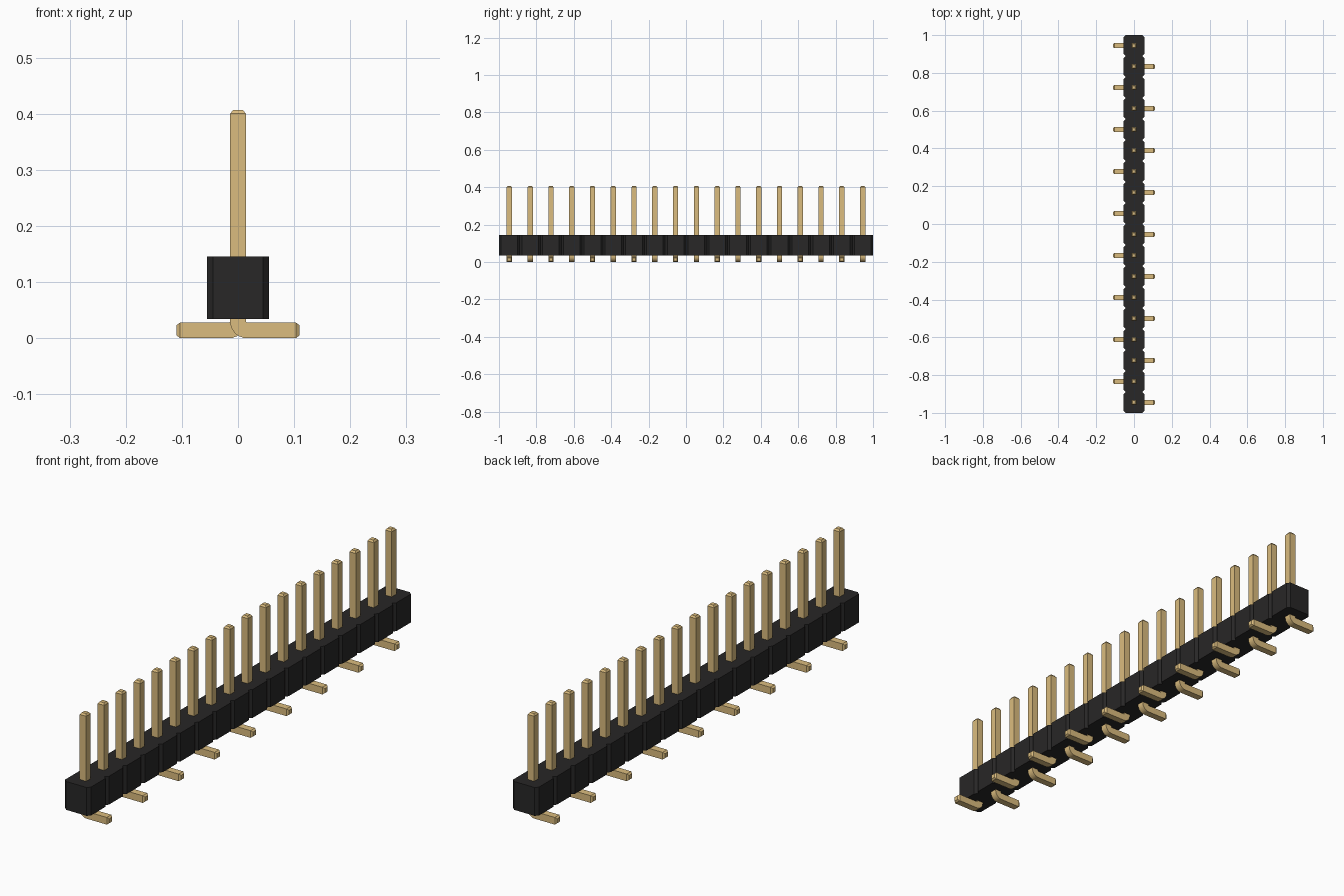
import bpy, bmesh, math

cube = bpy.data.objects.get("Cube")
if cube:
    bpy.data.objects.remove(cube, do_unlink=True)

COUNT = 18
PITCH = 2.0 / COUNT
HALF = PITCH / 2          # half width of the housing
CHAMFER = PITCH / 10      # corner cut of each housing cell
Z_LOW, Z_HIGH = 0.0345, 0.1455
PIN = 0.014               # half thickness of a pin
TIP = 0.007               # chamfer at both pin ends
PIN_TOP, FOOT_END = 0.407, 0.11


def material(name, rgb):
    mat = bpy.data.materials.new(name)
    mat.use_nodes = True
    color = (*rgb, 1.0)
    mat.diffuse_color = color
    mat.node_tree.nodes["Principled BSDF"].inputs["Base Color"].default_value = color
    return mat


def finish(bm, name, mat):
    bmesh.ops.recalc_face_normals(bm, faces=bm.faces)
    mesh = bpy.data.meshes.new(name)
    bm.to_mesh(mesh)
    bm.free()
    mesh.materials.append(mat)
    obj = bpy.data.objects.new(name, mesh)
    bpy.context.collection.objects.link(obj)
    return obj


black = material("black plastic", (0.021, 0.020, 0.020))
gold = material("gold metal", (0.708, 0.504, 0.210))

# Housing: outline of a row of joined octagonal cells, extruded upward
right_side = []
for i in range(COUNT):
    y = -1 + i * PITCH
    if i == 0:
        right_side.append((HALF - CHAMFER, y))
    right_side += [(HALF, y + CHAMFER), (HALF, y + PITCH - CHAMFER),
                   (HALF - CHAMFER, y + PITCH)]
outline = right_side + [(-x, y) for x, y in reversed(right_side)]
bm = bmesh.new()
base = bm.faces.new([bm.verts.new((x, y, Z_LOW)) for x, y in outline])
result = bmesh.ops.extrude_face_region(bm, geom=[base], use_keep_orig=True)
top = [v for v in result["geom"] if isinstance(v, bmesh.types.BMVert)]
bmesh.ops.translate(bm, verts=top, vec=(0, 0, Z_HIGH - Z_LOW))
finish(bm, "housing", black)

# Pin: square sections swept down the post, round the bend and along the foot
# Each section is (outer point, inner point, half depth) in the xz plane
small = PIN - TIP * 0.75
sections = [((-small, PIN_TOP), (small, PIN_TOP), small),
            ((-PIN, PIN_TOP - TIP), (PIN, PIN_TOP - TIP), PIN)]
INNER = 0.002
OUTER = INNER + 2 * PIN
cx, cz = PIN + INNER, OUTER
STEPS = 7
for k in range(STEPS + 1):
    a = math.pi + math.pi / 2 * k / STEPS
    c, s = math.cos(a), math.sin(a)
    sections.append(((cx + OUTER * c, cz + OUTER * s),
                     (cx + INNER * c, cz + INNER * s), PIN))
sections += [((FOOT_END - TIP, 0), (FOOT_END - TIP, 2 * PIN), PIN),
             ((FOOT_END, PIN - small), (FOOT_END, PIN + small), small)]

bm = bmesh.new()
rings = []
for (ox, oz), (ix, iz), d in sections:
    rings.append([bm.verts.new(p) for p in
                  ((ox, -d, oz), (ix, -d, iz), (ix, d, iz), (ox, d, oz))])
for a, b in zip(rings, rings[1:]):
    for j in range(4):
        n = (j + 1) % 4
        bm.faces.new((a[j], a[n], b[n], b[j]))
bm.faces.new(rings[0])
bm.faces.new(rings[-1])
first = finish(bm, "pin_01", gold)
bpy.ops.object.select_all(action="DESELECT")
first.select_set(True)
bpy.context.view_layer.objects.active = first
bpy.ops.object.shade_smooth_by_angle(angle=math.radians(30))

# Row of pins, feet alternating left and right
for i in range(COUNT):
    pin = first
    if i:
        pin = bpy.data.objects.new(f"pin_{i + 1:02d}", first.data)
        bpy.context.collection.objects.link(pin)
    pin.location.y = -1 + (i + 0.5) * PITCH
    pin.rotation_euler.z = math.pi * (i % 2)
